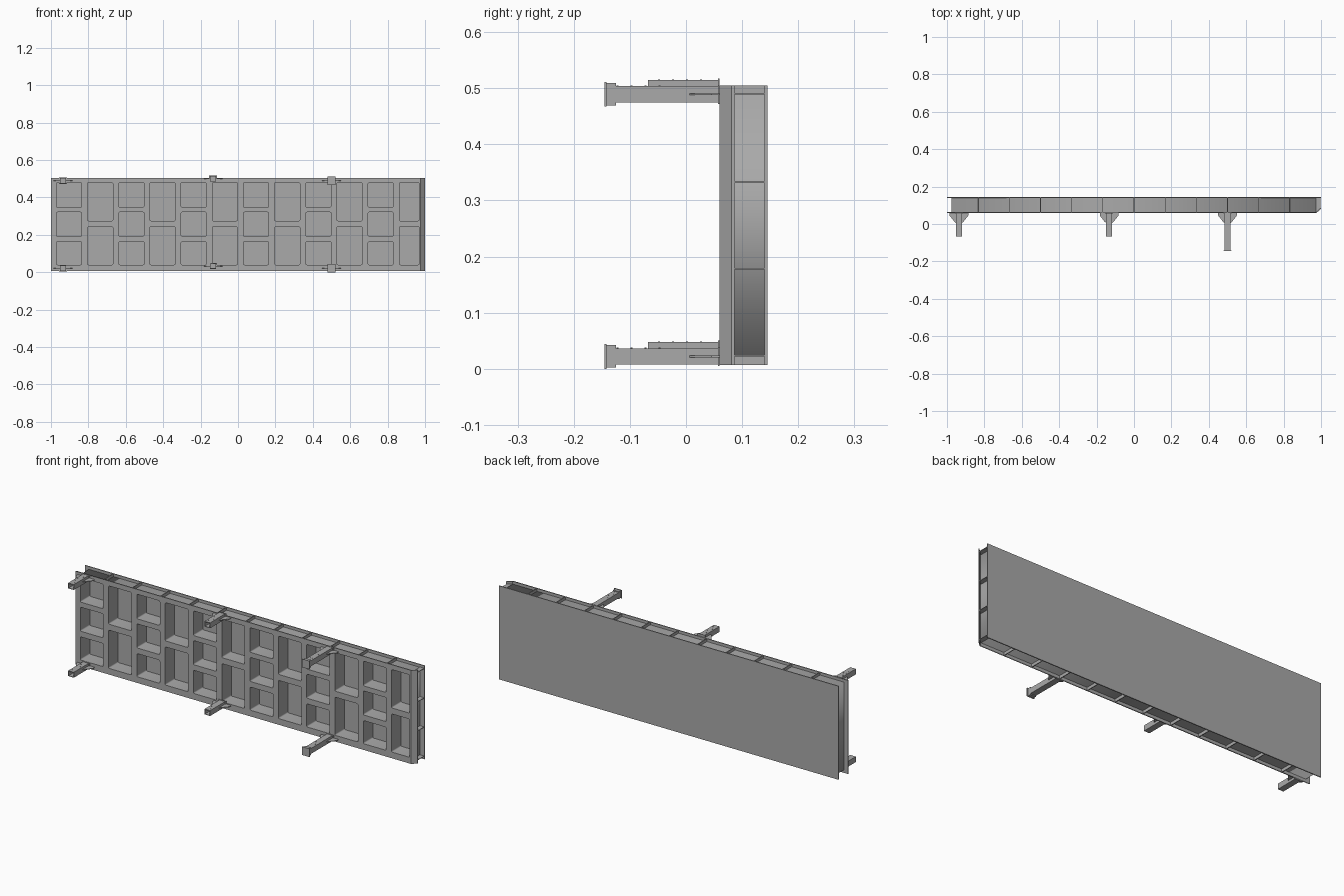
import bpy, bmesh, math

cube = bpy.data.objects.get("Cube")
if cube:
    bpy.data.objects.remove(cube, do_unlink=True)

steel = bpy.data.materials.new("plain grey steel")
steel.use_nodes = True
GREY = (0.4, 0.4, 0.4, 1)
steel.diffuse_color = GREY
steel.node_tree.nodes["Principled BSDF"].inputs["Base Color"].default_value = GREY


def add_mesh(name, bm):
    bmesh.ops.recalc_face_normals(bm, faces=bm.faces)
    mesh = bpy.data.meshes.new(name)
    bm.to_mesh(mesh)
    bm.free()
    mesh.materials.append(steel)
    obj = bpy.data.objects.new(name, mesh)
    bpy.context.collection.objects.link(obj)
    return obj


def prism(bm, outline, z0, z1):
    """Extrude an XY outline from z0 to z1."""
    low = [bm.verts.new((x, y, z0)) for x, y in outline]
    high = [bm.verts.new((x, y, z1)) for x, y in outline]
    bm.faces.new(low)
    bm.faces.new(high)
    n = len(outline)
    for i in range(n):
        j = (i + 1) % n
        bm.faces.new((low[i], low[j], high[j], high[i]))


def box(bm, x0, x1, y0, y1, z0, z1):
    prism(bm, [(x0, y0), (x1, y0), (x1, y1), (x0, y1)], z0, z1)


def rounded_rect(x0, x1, z0, z1, r):
    """Corner-rounded rectangle as a list of points."""
    points = []
    corners = [(x1 - r, z1 - r), (x0 + r, z1 - r), (x0 + r, z0 + r), (x1 - r, z0 + r)]
    for quarter, (cx, cz) in enumerate(corners):
        for step in range(4):
            a = (quarter + step / 3) * math.pi / 2
            points.append((cx + r * math.cos(a), cz + r * math.sin(a)))
    return points


def pierced_plate(name, outer, holes, y0, y1):
    """Upright plate with window openings."""
    curve = bpy.data.curves.new(name, "CURVE")
    curve.dimensions = "2D"
    curve.fill_mode = "BOTH"
    curve.extrude = (y1 - y0) / 2
    for points in [outer] + holes:
        spline = curve.splines.new("POLY")
        spline.points.add(len(points) - 1)
        for p, (x, z) in zip(spline.points, points):
            p.co = (x, z, 0, 1)
        spline.use_cyclic_u = True
    obj = bpy.data.objects.new(name, curve)
    obj.location.y = (y0 + y1) / 2
    obj.rotation_euler.x = math.pi / 2
    bpy.context.collection.objects.link(obj)
    bpy.ops.object.select_all(action="DESELECT")
    obj.select_set(True)
    bpy.context.view_layer.objects.active = obj
    bpy.ops.object.convert(target="MESH")
    obj = bpy.context.view_layer.objects.active
    obj.data.materials.clear()
    obj.data.materials.append(steel)


def rect(x0, x1, z0, z1):
    return [(x0, z0), (x1, z0), (x1, z1), (x0, z1)]


# Window layout: columns of three alternate with columns of two
BAY = 1 / 6
three_rows = [(0.04, 0.163), (0.193, 0.321), (0.348, 0.479)]
two_rows = [(0.04, 0.243), (0.275, 0.479)]
windows = []
for col in range(12):
    left = -0.971 + col * BAY
    right = min(left + 0.135, 0.968)
    for z0, z1 in (two_rows if col % 2 else three_rows):
        windows.append(rounded_rect(left, right, z0, z1, 0.006))

# Panel: front flange, ribbed core and back skin
LOW, HIGH = 0.007, 0.505
WEB_LOW, WEB_HIGH = 0.023, 0.49
pierced_plate("front_flange", rect(-1, 0.976, LOW, HIGH), windows, 0.06, 0.065)
pierced_plate("rib_core", rect(-0.976, 0.974, WEB_LOW, WEB_HIGH), windows, 0.065, 0.14)
bm = bmesh.new()
box(bm, -1, 1, 0.14, 0.145, LOW, HIGH)
add_mesh("back_skin", bm)

# Slanted flange on the left end
bm = bmesh.new()
prism(bm, [(0.976, 0.06), (1, 0.081), (1, 0.086), (0.976, 0.065)], LOW, HIGH)
add_mesh("slanted_end_flange", bm)

# Stiffeners in the top and bottom channels
bm = bmesh.new()
for k in range(1, 12):
    x = -1 + k * BAY
    for z0, z1 in ((LOW, WEB_LOW), (WEB_HIGH, HIGH)):
        box(bm, x - 0.002, x + 0.002, 0.065, 0.14, z0, z1)
add_mesh("edge_stiffeners", bm)

# Stiffeners in the end channel
bm = bmesh.new()
for z in (WEB_LOW, 0.178, 0.333, WEB_HIGH):
    prism(bm, [(0.974, 0.065), (0.998, 0.086), (0.998, 0.14), (0.974, 0.14)],
          z - 0.0015, z + 0.0015)
add_mesh("end_stiffeners", bm)


def bracket(name, x, z, tip, capped=False):
    """Hollow arm with gusset, mounting plate and optional end cap."""
    bm = bmesh.new()
    w, h, t = 0.0165, 0.0145, 0.003
    box(bm, x - w, x + w, tip, 0.06, z + h - t, z + h)
    box(bm, x - w, x + w, tip, 0.06, z - h, z - h + t)
    for side in (-1, 1):
        xs = sorted((x + side * w, x + side * (w - t)))
        box(bm, *xs, tip, 0.06, z - h + t, z + h - t)
        # Gusset wing
        prism(bm, [(x + side * w, 0.006), (x + side * 0.024, 0.012),
                   (x + side * 0.05, 0.045), (x + side * 0.05, 0.06),
                   (x + side * w, 0.06)], z - 0.0015, z + 0.0015)
    box(bm, x - 0.022, x + 0.022, 0.057, 0.06, z - 0.017, z + 0.017)
    # Bolt heads along the arm
    for i in range(4):
        y = tip + 0.02 + i * 0.025
        for side in (-1, 1):
            bx = x + side * 0.007
            dot = [(bx + 0.002 * math.cos(a * math.pi / 3),
                    y + 0.002 * math.sin(a * math.pi / 3)) for a in range(6)]
            prism(bm, dot, z + h, z + h + 0.001)
    if capped:
        box(bm, x - 0.022, x + 0.022, -0.145, tip, z - 0.022, z + 0.022)
        for z0, z1 in ((z + h, z + 0.02), (z - 0.02, z - h)):
            box(bm, x - w, x + w, tip, -0.125, z0, z1)
    add_mesh(name, bm)


# Three pairs of arms
for level, z in (("lower", 0.022), ("upper", 0.489)):
    bracket(level + "_right_arm", -0.936, z, -0.068)
    bracket(level + "_middle_arm", -0.133, z + 0.011, -0.068)
    bracket(level + "_left_arm", 0.5, z, -0.142, capped=True)
